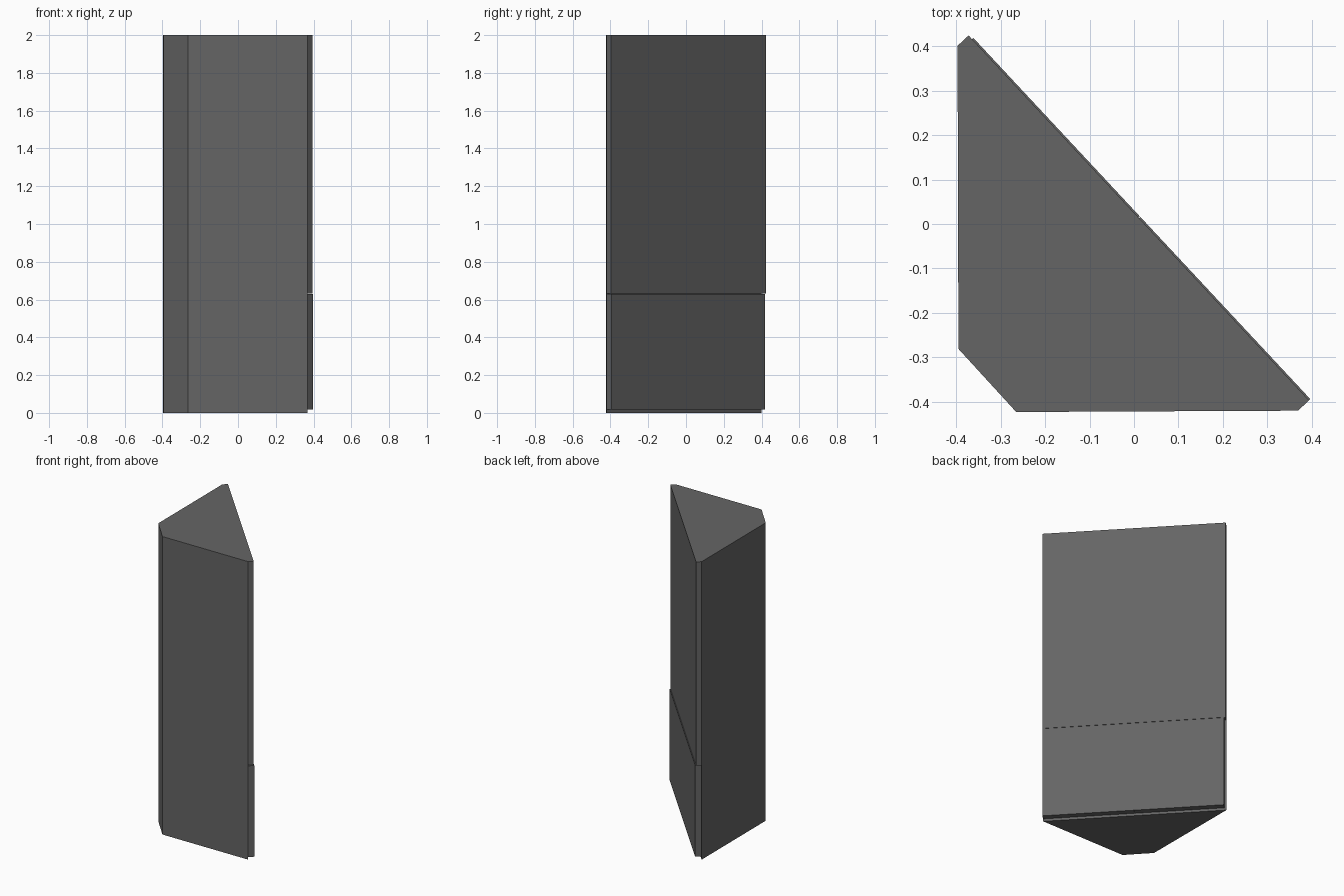
import bpy, bmesh
from mathutils import Vector

if "Cube" in bpy.data.objects:
    bpy.data.objects.remove(bpy.data.objects["Cube"])

# Dark grey finish
finish = bpy.data.materials.new("dark_grey")
finish.diffuse_color = (0.13, 0.13, 0.13, 1)
finish.use_nodes = True
finish.node_tree.nodes["Principled BSDF"].inputs["Base Color"].default_value = finish.diffuse_color


def prism(name, outline, z0, z1):
    """Extrude a flat xy outline from z0 to z1."""
    bm = bmesh.new()
    face = bm.faces.new([bm.verts.new((p[0], p[1], z0)) for p in outline])
    ext = bmesh.ops.extrude_face_region(bm, geom=[face])
    top = [v for v in ext["geom"] if isinstance(v, bmesh.types.BMVert)]
    bmesh.ops.translate(bm, verts=top, vec=(0, 0, z1 - z0))
    bmesh.ops.recalc_face_normals(bm, faces=bm.faces)
    mesh = bpy.data.meshes.new(name)
    bm.to_mesh(mesh)
    bm.free()
    mesh.materials.append(finish)
    obj = bpy.data.objects.new(name, mesh)
    bpy.context.collection.objects.link(obj)
    return obj


# Diagonal front of the corner cabinet
right = Vector((0.369, -0.42))
left = Vector((-0.397, 0.401))
length = (left - right).length
along = (left - right).normalized()
outward = Vector((along.y, -along.x))

# Five-sided carcass with a clipped back corner
prism("cabinet_body", [(-0.395, -0.281), (-0.265, -0.423), right, left], 0, 2)


def door(name, s0, s1, z0, z1, depth):
    """Flat slab on the diagonal front between distances s0 and s1."""
    a, b = right + along * s0, right + along * s1
    prism(name, [a, a + outward * depth, b + outward * depth, b], z0, z1)


# One tall upper door, two small lower doors with narrow gaps
door("upper_door", 0, length, 0.633, 2, 0.034)
gap, end = 0.001, length - 0.011
mid = length / 2
door("lower_door_right", 0, mid - gap / 2, 0.017, 0.629, 0.038)
door("lower_door_left", mid + gap / 2, end, 0.017, 0.629, 0.038)
